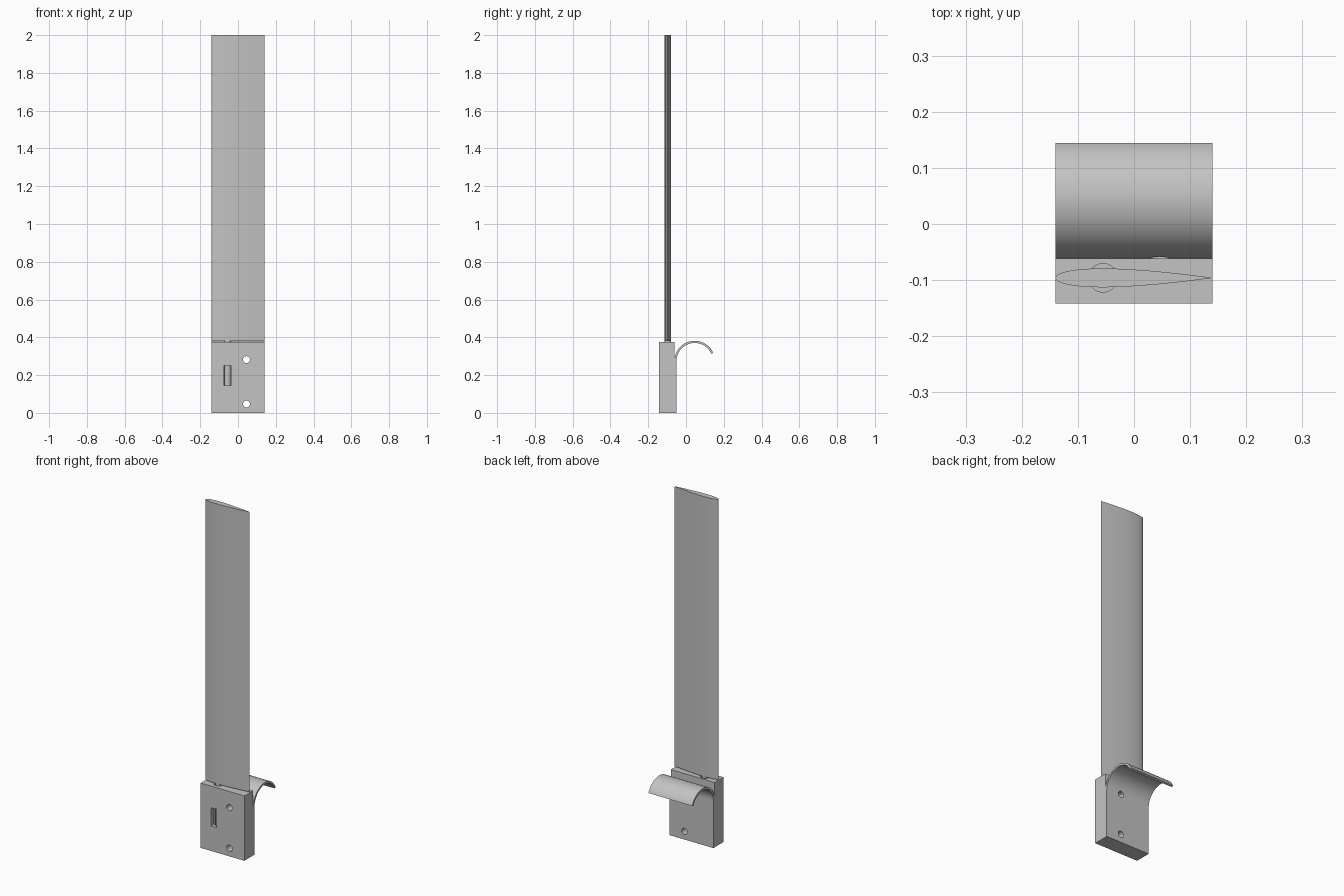
import bpy, bmesh, math
from mathutils import Matrix

cube = bpy.data.objects.get("Cube")
if cube:
    bpy.data.objects.remove(cube, do_unlink=True)

grey = bpy.data.materials.new("plain grey")
grey.use_nodes = True
colour = (0.55, 0.55, 0.55, 1)
grey.diffuse_color = colour
grey.node_tree.nodes["Principled BSDF"].inputs["Base Color"].default_value = colour

HALF = 0.14       # half width of every part
AXIS_Y = -0.096   # pivot and blade centre line
PIN_X = -0.055
BLOCK_TOP = 0.375


def finish(bm, name, smooth=False):
    bmesh.ops.recalc_face_normals(bm, faces=bm.faces)
    mesh = bpy.data.meshes.new(name)
    bm.to_mesh(mesh)
    bm.free()
    mesh.materials.append(grey)
    obj = bpy.data.objects.new(name, mesh)
    bpy.context.collection.objects.link(obj)
    if smooth:
        bpy.ops.object.select_all(action='DESELECT')
        obj.select_set(True)
        bpy.context.view_layer.objects.active = obj
        bpy.ops.object.shade_smooth_by_angle(angle=math.radians(30))
    return obj


def extrude(points, offset, name, smooth=False):
    bm = bmesh.new()
    face = bm.faces.new([bm.verts.new(p) for p in points])
    new = bmesh.ops.extrude_face_region(bm, geom=[face])["geom"]
    verts = [g for g in new if isinstance(g, bmesh.types.BMVert)]
    bmesh.ops.translate(bm, verts=verts, vec=offset)
    return finish(bm, name, smooth)


def box(name, low, high):
    (x0, y0, z0), (x1, y1, z1) = low, high
    base = [(x0, y0, z0), (x1, y0, z0), (x1, y1, z0), (x0, y1, z0)]
    return extrude(base, (0, 0, z1 - z0), name)


def cylinder(name, radius, centre, depth, along_y=False, smooth=False):
    bm = bmesh.new()
    turn = Matrix.Rotation(math.pi / 2, 4, 'X') if along_y else Matrix()
    bmesh.ops.create_cone(bm, cap_ends=True, segments=32, radius1=radius,
                          radius2=radius, depth=depth,
                          matrix=Matrix.Translation(centre) @ turn)
    return finish(bm, name, smooth)


def cut(target, cutter):
    mod = target.modifiers.new(cutter.name, 'BOOLEAN')
    mod.operation = 'DIFFERENCE'
    mod.solver = 'EXACT'
    mod.object = cutter
    cutter.hide_render = True
    cutter.hide_viewport = True
    cutter.display_type = 'WIRE'


# Mounting block
back = -0.0616
block = box("mounting_block", (-HALF, -0.142, 0), (HALF, back, BLOCK_TOP))

# Hook: flat back plate that curls over into an arc
cy, cz, outer, wall = 0.046, 0.274, 0.1076, 0.0115
start, end, steps = math.pi, math.radians(24), 32


def arc(radius):
    angles = [start + (end - start) * i / steps for i in range(steps + 1)]
    return [(-HALF, cy + radius * math.cos(a), cz + radius * math.sin(a)) for a in angles]


profile = [(-HALF, back, 0)] + arc(outer) + arc(outer - wall)[::-1] + [(-HALF, back + wall, 0)]
hook = extrude(profile, (2 * HALF, 0, 0), "curved_hook", True)

# Screw holes through block and back plate
for label, z in (("lower", 0.047), ("upper", 0.282)):
    hole = cylinder(label + "_hole_cutter", 0.018, (0.045, -0.09, z), 0.2, along_y=True)
    cut(block, hole)
    cut(hook, hole)

# Pivot bore and the window that opens into it
cut(block, cylinder("bore_cutter", 0.0255, (PIN_X, AXIS_Y, 0.27), 0.28))
cut(block, box("window_cutter", (PIN_X - 0.018, -0.2, 0.145), (PIN_X + 0.018, AXIS_Y, 0.25)))
cylinder("pivot_pin", 0.017, (PIN_X, AXIS_Y, 0.265), 0.27, smooth=True)


# Blade: symmetric wing section, blunt edge towards -x
def thickness(t):
    return 0.168 * (0.2969 * math.sqrt(t) - 0.126 * t - 0.3516 * t**2
                    + 0.2843 * t**3 - 0.1036 * t**4)


count = 28
stations = [(1 - math.cos(math.pi * i / count)) / 2 for i in range(count + 1)]
bottom = BLOCK_TOP + 0.006
upper = [(2 * HALF * t - HALF, AXIS_Y + thickness(t), bottom) for t in stations]
lower = [(2 * HALF * t - HALF, AXIS_Y - thickness(t), bottom) for t in stations[1:-1]]
extrude(upper + lower[::-1], (0, 0, 2 - bottom), "blade", True)
